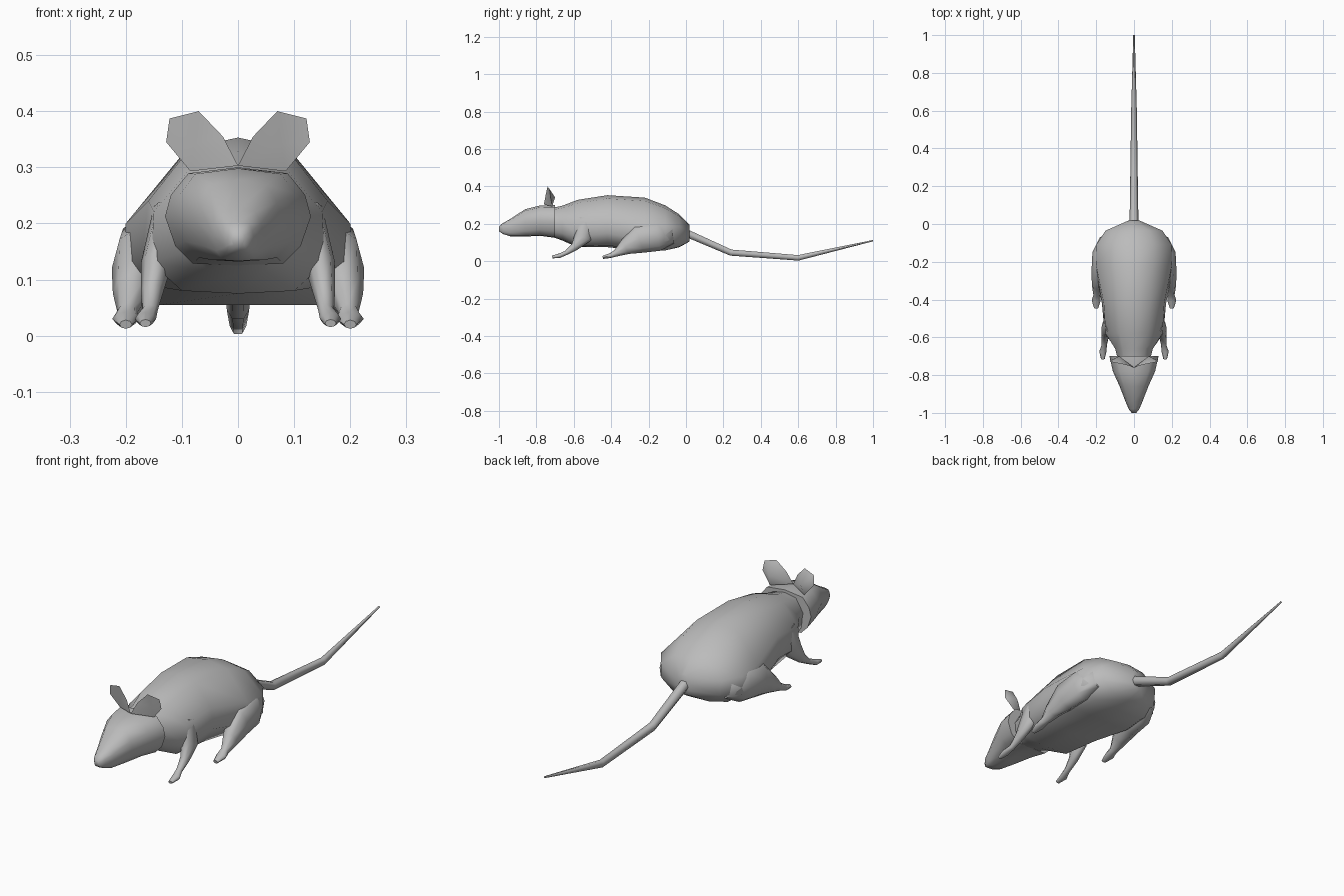
import bpy, bmesh, math
from mathutils import Vector

if "Cube" in bpy.data.objects:
    bpy.data.objects.remove(bpy.data.objects["Cube"])

fur = bpy.data.materials.new("grey_fur")
fur.diffuse_color = (0.5, 0.5, 0.5, 1)
fur.use_nodes = True
fur.node_tree.nodes["Principled BSDF"].inputs["Base Color"].default_value = fur.diffuse_color


def finish(name, bm, angle=65):
    """Turn a bmesh into a smooth-shaded object."""
    bmesh.ops.remove_doubles(bm, verts=bm.verts, dist=0.0005)
    bmesh.ops.recalc_face_normals(bm, faces=bm.faces)
    mesh = bpy.data.meshes.new(name)
    bm.to_mesh(mesh)
    bm.free()
    mesh.materials.append(fur)
    mesh.shade_smooth()
    mesh.set_sharp_from_angle(angle=math.radians(angle))
    obj = bpy.data.objects.new(name, mesh)
    bpy.context.collection.objects.link(obj)
    return obj


def loft(name, rings, angle=65):
    """Skin a list of equal-length closed rings and cap both ends."""
    bm = bmesh.new()
    loops = [[bm.verts.new(p) for p in ring] for ring in rings]
    n = len(loops[0])
    for a, b in zip(loops, loops[1:]):
        for i in range(n):
            j = (i + 1) % n
            bm.faces.new((a[i], a[j], b[j], b[i]))
    bm.faces.new(loops[0])
    bm.faces.new(loops[-1])
    return finish(name, bm, angle)


def mirrored_ring(y, half):
    """Full ring from right-half (x, z) points running top to bottom."""
    left = [(-x, z) for x, z in half[-2:0:-1]]
    return [(x, y, z) for x, z in half + left]


def limb(name, path, sides=8, angle=65, s=1):
    """Tube along (x, y, z, half width, half thickness) stations."""
    pts = [Vector((s * p[0], p[1], p[2])) for p in path]
    across = Vector((1, 0, 0))
    rings = []
    for i, p in enumerate(path):
        t = pts[min(i + 1, len(pts) - 1)] - pts[max(i - 1, 0)]
        n = t.cross(across).normalized()
        rings.append([pts[i] + across * p[3] * math.cos(a) + n * p[4] * math.sin(a)
                      for a in (2 * math.pi * k / sides for k in range(sides))])
    return loft(name, rings, angle)


# body: y, then half cross-section from spine to belly
body = [
    (-0.74, [(0, .28), (.05, .27), (.08, .22), (.07, .16), (.04, .14), (0, .14)]),
    (-0.66, [(0, .297), (.06, .285), (.10, .22), (.095, .15), (.05, .115), (0, .11)]),
    (-0.58, [(0, .328), (.075, .31), (.15, .22), (.155, .13), (.10, .08), (0, .075)]),
    (-0.42, [(0, .353), (.085, .335), (.16, .24), (.17, .15), (.13, .085), (0, .075)]),
    (-0.22, [(0, .34), (.10, .322), (.20, .20), (.21, .11), (.14, .055), (0, .055)]),
    (-0.11, [(0, .298), (.10, .283), (.20, .19), (.20, .11), (.13, .058), (0, .058)]),
    (-0.035, [(0, .25), (.08, .24), (.15, .185), (.145, .12), (.09, .078), (0, .075)]),
    (0.018, [(0, .195), (.015, .19), (.03, .16), (.03, .13), (.02, .108), (0, .105)]),
]
loft("body", [mirrored_ring(y, half) for y, half in body])

# head: y, top, bottom, half width
outline = [(0, 1), (.68, .94), (.92, .72), (1, .5), (.86, .2), (.62, .02), (0, 0)]
head = [(-1.0, .185, .16, .012), (-.98, .203, .146, .028), (-.94, .226, .133, .045),
        (-.86, .278, .132, .076), (-.78, .298, .136, .112), (-.70, .300, .125, .130)]
loft("head", [mirrored_ring(y, [(u * w, lo + v * (hi - lo)) for u, v in outline])
              for y, hi, lo, w in head])

# ears: thin cupped shells with a sharp rim
rim = [(0, -.76, .303), (.027, -.75, .355), (.07, -.74, .40), (.122, -.73, .387),
       (.128, -.725, .345), (.085, -.715, .293)]
for s, side in ((1, "right"), (-1, "left")):
    bm = bmesh.new()
    edge = [bm.verts.new((s * x, y, z)) for x, y, z in rim]
    for depth in (-.728, -.700):
        mid = bm.verts.new((s * .078, depth, .342))
        for i in range(len(edge)):
            bm.faces.new((edge[i], edge[(i + 1) % len(edge)], mid))
    finish(side + "_ear", bm)

    # front leg from shoulder to paw
    limb(side + "_front_leg", [
        (.125, -.53, .23, .025, .05), (.145, -.55, .13, .028, .047),
        (.153, -.595, .078, .02, .022), (.157, -.64, .045, .014, .012),
        (.165, -.675, .03, .019, .012), (.165, -.715, .022, .01, .007)], s=s)

    # hind leg from haunch to paw
    limb(side + "_hind_leg", [
        (.15, -.07, .145, .03, .05), (.168, -.15, .135, .052, .08),
        (.177, -.25, .12, .048, .078), (.19, -.325, .075, .033, .042),
        (.197, -.375, .042, .018, .018), (.20, -.405, .03, .024, .013),
        (.20, -.445, .02, .011, .008)], s=s)

# tail
limb("tail", [(0, -.02, .16, .024, .024), (0, .24, .046, .02, .019),
              (0, .60, .018, .015, .017), (0, 1.0, .11, .004, .004)], sides=6)
